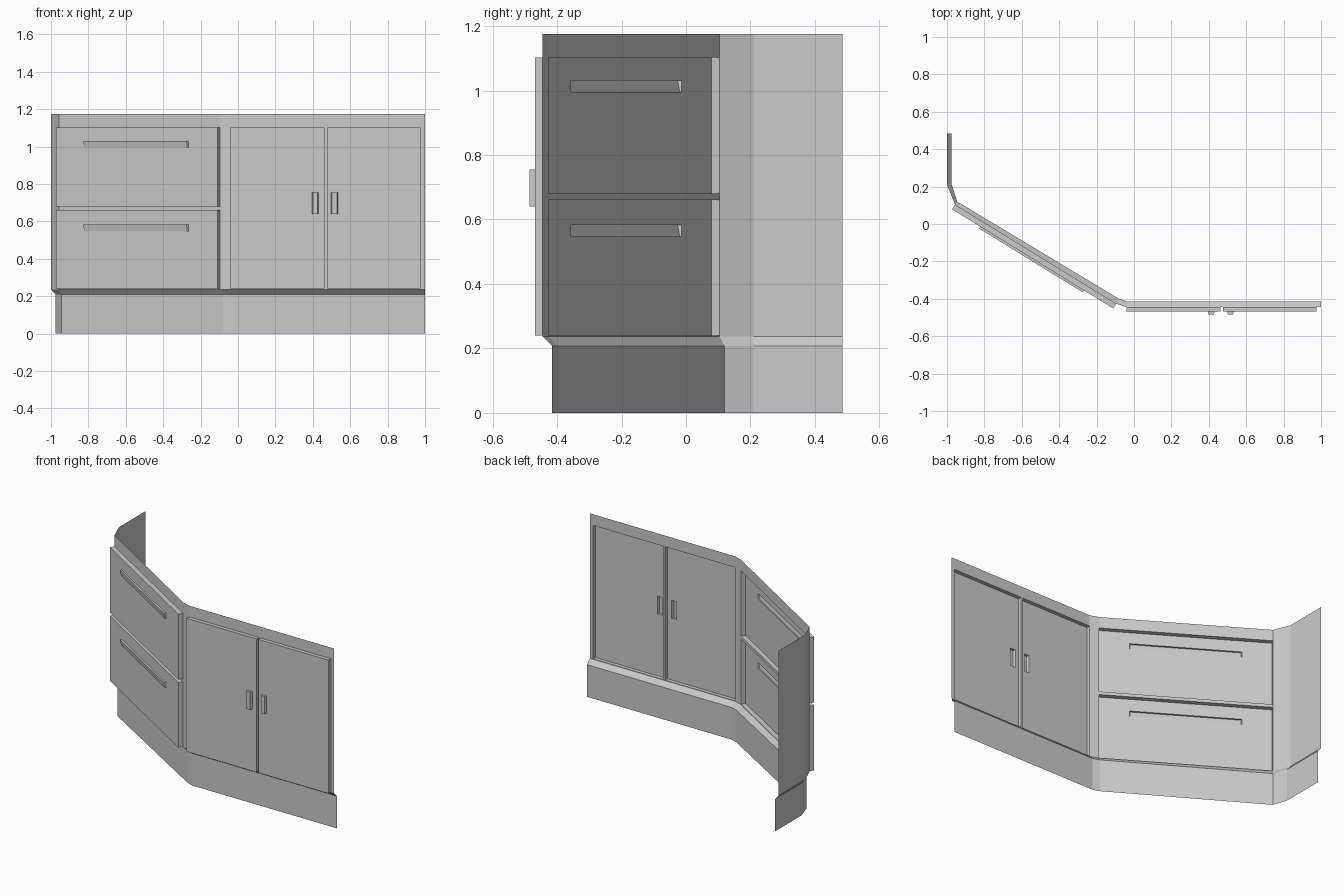
import bpy, bmesh
from mathutils import Vector

if "Cube" in bpy.data.objects:
    bpy.data.objects.remove(bpy.data.objects["Cube"])

# Plan outlines, listed left to right as seen from the front
PLINTH = [(-0.975, 0.485), (-0.975, 0.21), (-0.945, 0.12),
          (-0.08, -0.40), (-0.035, -0.415), (1, -0.415)]
WALL = [(-1, 0.485), (-1, 0.21), (-0.957, 0.104),
        (-0.095, -0.426), (-0.04, -0.445), (1, -0.445)]
Z_PLINTH, Z_WALL, Z_TOP = 0.208, 0.237, 1.175


class Plane:
    """Vertical wall plane: u along the wall, z up, d outwards."""
    def __init__(self, p, q):
        self.p = Vector((*p, 0))
        run = Vector((*q, 0)) - self.p
        self.length = run.length
        self.t = run.normalized()
        self.n = Vector((self.t.y, -self.t.x, 0))

    def at(self, u, z, d=0):
        return self.p + self.t * u + self.n * d + Vector((0, 0, z))


def quad(bm, pts):
    bm.faces.new([bm.verts.new(p) for p in pts])


def sheet(bm, pl, rect, d, holes=()):
    """Flat rectangle (u0, u1, z0, z1) at depth d with rectangular holes."""
    us, zs = set(rect[:2]), set(rect[2:])
    for h in holes:
        us.update(h[:2])
        zs.update(h[2:])
    us, zs = sorted(us), sorted(zs)
    for a, b in zip(us, us[1:]):
        for c, e in zip(zs, zs[1:]):
            mu, mz = (a + b) / 2, (c + e) / 2
            if any(h[0] < mu < h[1] and h[2] < mz < h[3] for h in holes):
                continue
            quad(bm, [pl.at(a, c, d), pl.at(b, c, d), pl.at(b, e, d), pl.at(a, e, d)])


def rim(bm, pl, rect, d0, d1, low=None, inset=0.0, cap=False):
    """Open-backed tray sides from depth d0 to d1 (low = depth at bottom edge)."""
    low = d1 if low is None else low
    u0, u1, z0, z1 = rect
    back = [pl.at(u, z, d0) for u, z in ((u0, z0), (u1, z0), (u1, z1), (u0, z1))]
    front = [pl.at(u0 + inset, z0, low), pl.at(u1 - inset, z0, low),
             pl.at(u1 - inset, z1, d1), pl.at(u0 + inset, z1, d1)]
    for i in range(4):
        j = (i + 1) % 4
        quad(bm, [back[i], back[j], front[j], front[i]])
    if cap:
        quad(bm, front)


def finish(name, bm):
    bmesh.ops.remove_doubles(bm, verts=bm.verts, dist=1e-5)
    me = bpy.data.meshes.new(name)
    bm.to_mesh(me)
    bm.free()
    bpy.context.collection.objects.link(bpy.data.objects.new(name, me))


def panel(name, pl, rect, depth, handle, proud, low, inset):
    """Raised panel, open behind, with its hollow pull."""
    bm = bmesh.new()
    rim(bm, pl, rect, 0, depth)
    sheet(bm, pl, rect, depth, [handle])
    finish(name, bm)
    bm = bmesh.new()
    rim(bm, pl, handle, depth, depth + proud, depth + low, inset, cap=True)
    finish(name + "_handle", bm)


planes = [Plane(a, b) for a, b in zip(WALL, WALL[1:])]
angled, straight = planes[2], planes[4]

# Panel openings
L = angled.length
drawers = [(0, L, 0.24, 0.66), (0, L, 0.68, 1.103)]
doors = [(0, 0.502, 0.24, 1.103), (0.515, 1.016, 0.24, 1.103)]

# Carcass wall with openings
bm = bmesh.new()
for pl in planes:
    holes = drawers if pl is angled else doors if pl is straight else []
    sheet(bm, pl, (0, pl.length, Z_WALL, Z_TOP), 0, holes)
finish("carcass_wall", bm)

# Recessed plinth and sloping ledge above it
bm = bmesh.new()
for i in range(len(PLINTH) - 1):
    a, b = PLINTH[i], PLINTH[i + 1]
    c, d = WALL[i], WALL[i + 1]
    quad(bm, [(*a, 0), (*b, 0), (*b, Z_PLINTH), (*a, Z_PLINTH)])
    quad(bm, [(*a, Z_PLINTH), (*b, Z_PLINTH), (*d, Z_WALL), (*c, Z_WALL)])
finish("plinth", bm)

# Drawers with long shallow pulls
for name, r, z in (("lower_drawer", drawers[0], 0.547), ("upper_drawer", drawers[1], 0.995)):
    panel(name, angled, r, 0.03, (0.175, 0.83, z, z + 0.036), 0.012, 0.005, 0.004)

# Doors with small upright pulls
for name, r, u in (("left_door", doors[0], 0.435), ("right_door", doors[1], 0.538)):
    panel(name, straight, r, 0.024, (u, u + 0.036, 0.64, 0.755), 0.016, 0.016, 0.005)
